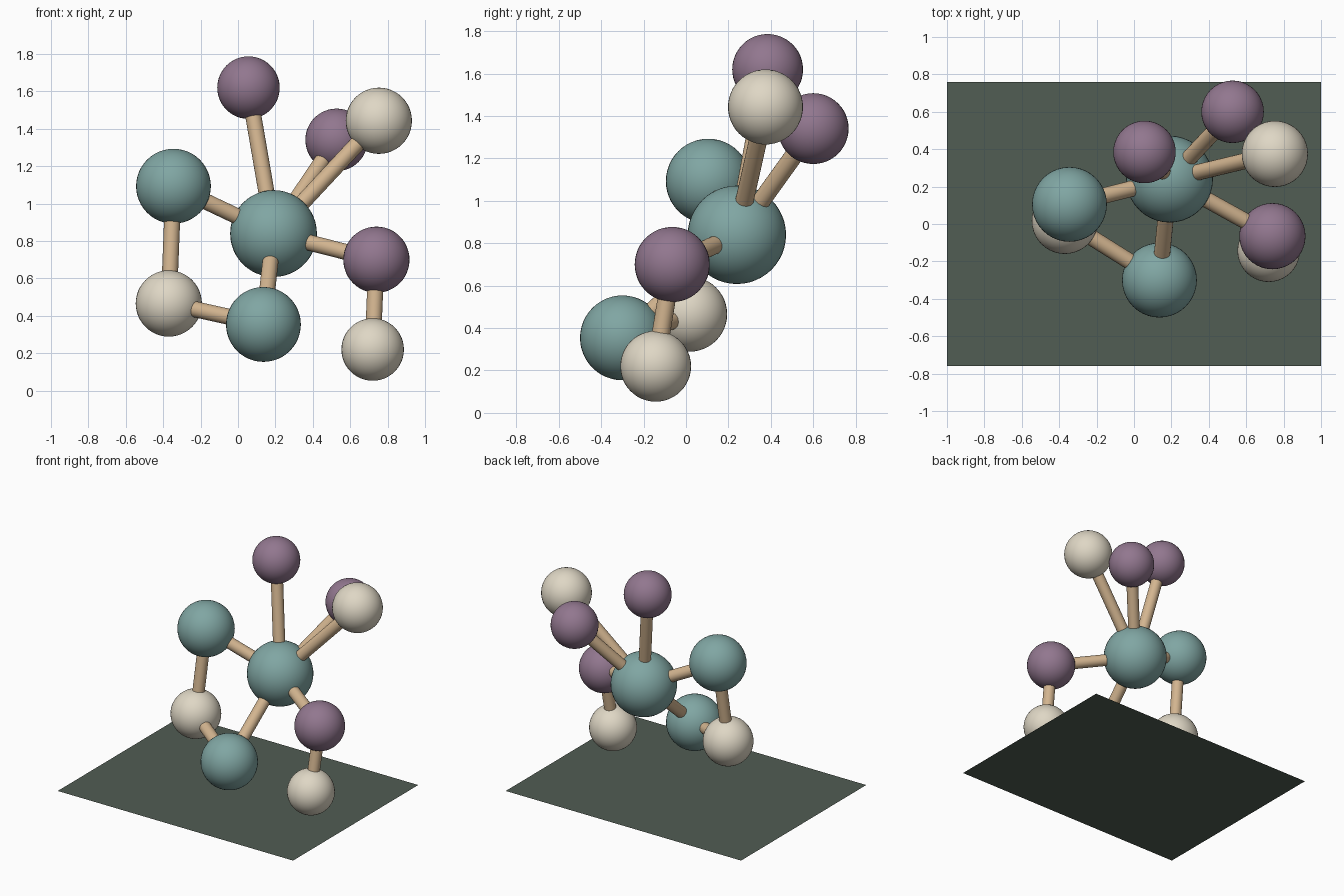
import bpy
from mathutils import Vector

if "Cube" in bpy.data.objects:
    bpy.data.objects.remove(bpy.data.objects["Cube"])


def material(name, rgb):
    # 8-bit display colour to linear diffuse colour
    lin = [((c / 255 + 0.055) / 1.055) ** 2.4 for c in rgb]
    m = bpy.data.materials.new(name)
    m.diffuse_color = (*lin, 1.0)
    m.use_nodes = True
    m.node_tree.nodes["Principled BSDF"].inputs["Base Color"].default_value = m.diffuse_color
    return m


teal = material("teal", (128, 166, 163))
purple = material("purple", (146, 119, 143))
cream = material("cream", (223, 215, 197))
wood = material("light_wood", (211, 181, 144))
green = material("dark_green", (81, 93, 83))

# Balls: name -> centre, radius, colour
balls = {
    "hub": ((0.19, 0.24, 0.84), 0.232, teal),
    "left_upper": ((-0.345, 0.105, 1.093), 0.20, teal),
    "front_lower": ((0.136, -0.30, 0.354), 0.20, teal),
    "left_lower": ((-0.37, 0.017, 0.466), 0.177, cream),
    "right_middle": ((0.74, -0.065, 0.70), 0.177, purple),
    "right_lower": ((0.72, -0.143, 0.22), 0.167, cream),
    "top": ((0.056, 0.385, 1.62), 0.167, purple),
    "right_upper": ((0.753, 0.375, 1.443), 0.177, cream),
    "back_upper": ((0.527, 0.60, 1.341), 0.167, purple),
}

# Rods joining pairs of balls
rods = [
    ("hub", "left_upper"), ("left_upper", "left_lower"),
    ("left_lower", "front_lower"), ("front_lower", "hub"),
    ("hub", "right_middle"), ("right_middle", "right_lower"),
    ("hub", "top"), ("hub", "right_upper"), ("hub", "back_upper"),
]


def finish(name, mat, smooth=True):
    ob = bpy.context.object
    ob.name = name
    ob.data.materials.append(mat)
    if smooth:
        bpy.ops.object.shade_smooth_by_angle()


for name, (centre, radius, mat) in balls.items():
    bpy.ops.mesh.primitive_uv_sphere_add(
        segments=40, ring_count=24, radius=radius, location=centre)
    finish(name + "_ball", mat)

for a, b in rods:
    p, q = Vector(balls[a][0]), Vector(balls[b][0])
    d = q - p
    bpy.ops.mesh.primitive_cylinder_add(
        vertices=24, radius=0.043, depth=d.length, location=(p + q) / 2,
        rotation=d.to_track_quat('Z', 'Y').to_euler())
    finish(f"rod_{a}_to_{b}", wood)

# Flat base sheet
bpy.ops.mesh.primitive_plane_add(size=2)
bpy.context.object.scale = (1, 0.76, 1)
finish("base_sheet", green, smooth=False)
